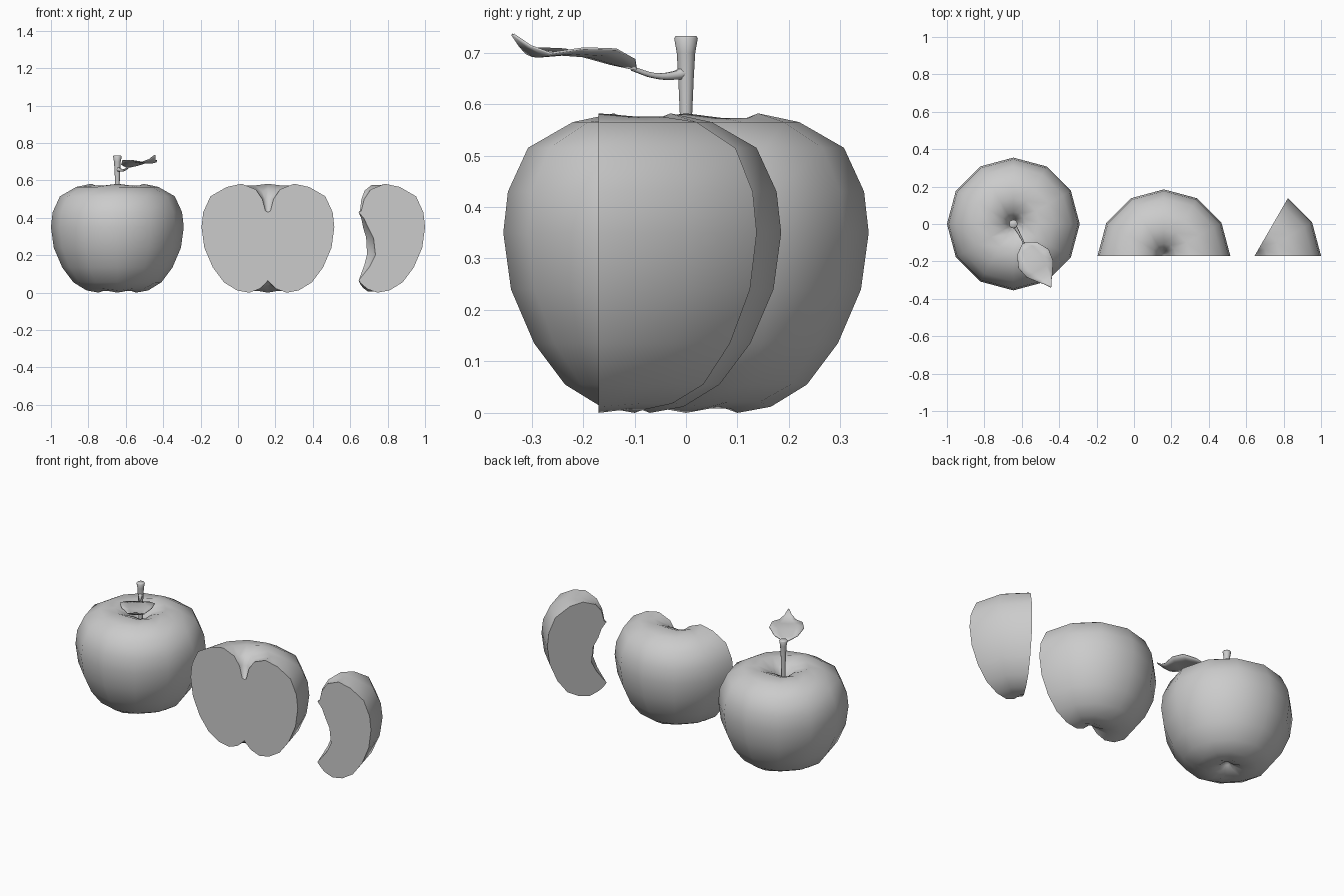
import bpy, bmesh
from math import sin, cos, radians, pi

if "Cube" in bpy.data.objects:
    bpy.data.objects.remove(bpy.data.objects["Cube"])

# Apple profile (radius, height) from bottom dimple to stem cavity
PROFILE = [(0, .065), (.018, .045), (.045, .02), (.1, 0), (.165, .012), (.235, .055),
           (.295, .135), (.34, .24), (.355, .35), (.346, .43), (.307, .515), (.22, .565),
           (.14, .582), (.065, .552), (.03, .5), (.014, .437), (0, .43)]
# Scooped core edge, continuing from cavity back to the dimple
CORE = [(.03, .395), (.05, .35), (.08, .29), (.09, .2), (.06, .14)]


def finish(name, bm, angle=55):
    bmesh.ops.recalc_face_normals(bm, faces=bm.faces)
    me = bpy.data.meshes.new(name)
    bm.to_mesh(me)
    bm.free()
    ob = bpy.data.objects.new(name, me)
    bpy.context.collection.objects.link(ob)
    bpy.ops.object.select_all(action='DESELECT')
    ob.select_set(True)
    bpy.context.view_layer.objects.active = ob
    bpy.ops.object.shade_smooth_by_angle(angle=radians(angle))
    return ob


def revolve(name, profile, cx, cy, segments, closed=False, lobes=0.0):
    """Revolve in 30 degree steps; partial sweeps get flat cut faces."""
    bm = bmesh.new()
    rings = []
    for s in range(segments + 1):
        a = s * pi / 6
        ring = []
        for r, z in profile:
            dip = lobes * (1 - cos(4 * a)) if .04 < r < .2 else 0
            z += dip if z < .3 else -dip
            ring.append(bm.verts.new((cx + r * cos(a), cy + r * sin(a), z)))
        rings.append(ring)
    n = len(profile)
    for a, b in zip(rings, rings[1:]):
        for i in range(n if closed else n - 1):
            j = (i + 1) % n
            bm.faces.new((a[i], b[i], b[j], a[j]))
    if segments < 12:
        bm.faces.new(rings[0])
        bm.faces.new(rings[-1])
    bmesh.ops.remove_doubles(bm, verts=bm.verts, dist=1e-5)
    return finish(name, bm)


# Whole, halved and wedge-cut apples
revolve("whole_apple", PROFILE, -.645, 0, 12, lobes=.006)
revolve("half_apple", PROFILE, .16, -.17, 6, lobes=.006)
revolve("apple_slice", PROFILE + CORE, .645, -.17, 2, closed=True, lobes=.004)

# Stem
revolve("stem", [(0, .42), (.011, .42), (.012, .58), (.015, .65), (.018, .7),
                 (.023, .728), (.02, .732), (0, .732)], -.645, 0, 12)

# Leaf stalk
cu = bpy.data.curves.new("leaf_stalk", 'CURVE')
cu.dimensions = '3D'
cu.bevel_depth = .006
cu.bevel_resolution = 1
cu.resolution_u = 4
cu.use_fill_caps = True
path = [(-.645, 0, .662, 2.4), (-.633, -.02, .656, 1.6), (-.61, -.06, .655, 1), (-.588, -.105, .669, .8)]
sp = cu.splines.new('BEZIER')
sp.bezier_points.add(len(path) - 1)
for p, (x, y, z, r) in zip(sp.bezier_points, path):
    p.co = (x, y, z)
    p.radius = r
    p.handle_left_type = p.handle_right_type = 'AUTO'
sp.use_smooth = True
bpy.context.collection.objects.link(bpy.data.objects.new("leaf_stalk", cu))

# Leaf: rows of (distance along midrib, half width, height), edges curled up
bm = bmesh.new()
rows = []
for d, w, z in [(0, .008, .668), (.037, .063, .676), (.1, .095, .692), (.166, .083, .696),
                (.22, .045, .692), (.25, .02, .71), (.278, .003, .735)]:
    x, y = -.59 + .525 * d, -.1 - .851 * d
    rows.append([bm.verts.new((x + .851 * w * k, y + .525 * w * k, z + .15 * w * k * k))
                 for k in (-1, -.5, 0, .5, 1)])
for a, b in zip(rows, rows[1:]):
    for i in range(4):
        bm.faces.new((a[i], a[i + 1], b[i + 1], b[i]))
leaf = finish("leaf", bm)
sol = leaf.modifiers.new("thickness", 'SOLIDIFY')
sol.thickness = .004
sol.offset = 0
